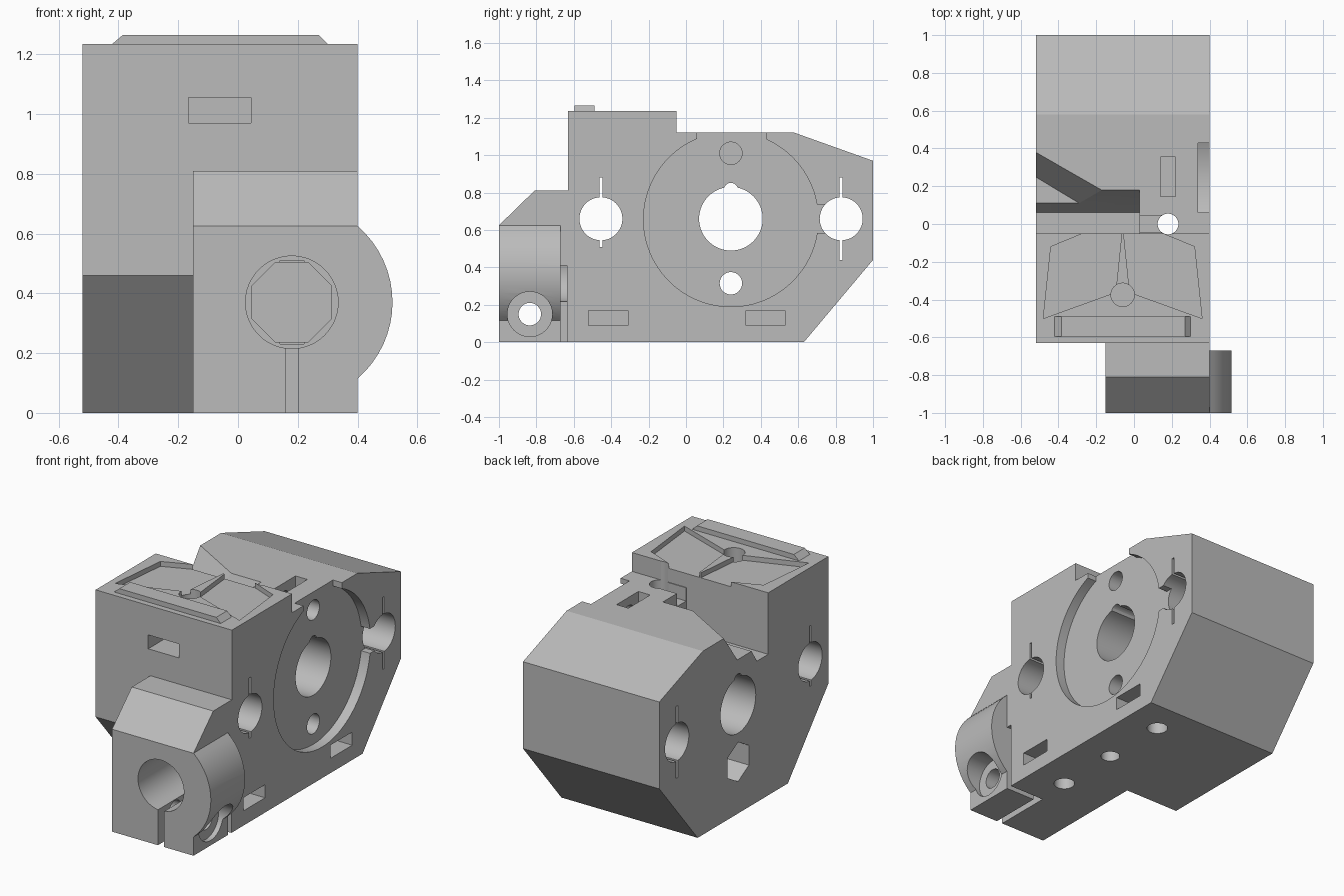
import bpy, bmesh
from math import cos, sin, pi, radians

if "Cube" in bpy.data.objects:
    bpy.data.objects.remove(bpy.data.objects["Cube"])

grey = bpy.data.materials.new("plain grey")
grey.use_nodes = True
GREY = (0.5, 0.5, 0.5, 1)
grey.diffuse_color = GREY
grey.node_tree.nodes["Principled BSDF"].inputs["Base Color"].default_value = GREY


def prism(name, axis, lo, hi, pts, end_pts=None):
    """Extrude a 2D outline along an axis; end_pts gives a tapered far end."""
    place = {"x": lambda p, d: (d, p[0], p[1]),
             "y": lambda p, d: (p[0], d, p[1]),
             "z": lambda p, d: (p[0], p[1], d)}[axis]
    bm = bmesh.new()
    a = [bm.verts.new(place(p, lo)) for p in pts]
    b = [bm.verts.new(place(p, hi)) for p in (end_pts or pts)]
    bm.faces.new(a)
    bm.faces.new(b)
    n = len(a)
    for i in range(n):
        bm.faces.new((a[i], a[(i + 1) % n], b[(i + 1) % n], b[i]))
    bmesh.ops.recalc_face_normals(bm, faces=bm.faces)
    mesh = bpy.data.meshes.new(name)
    bm.to_mesh(mesh)
    bm.free()
    mesh.materials.append(grey)
    obj = bpy.data.objects.new(name, mesh)
    bpy.context.collection.objects.link(obj)
    return obj


def ring(u, v, r, n=48, turn=0.0):
    return [(u + r * cos(turn + 2 * pi * i / n), v + r * sin(turn + 2 * pi * i / n)) for i in range(n)]


def rect(u0, u1, v0, v1):
    return [(u0, v0), (u1, v0), (u1, v1), (u0, v1)]


def combine(target, tool, operation):
    mod = target.modifiers.new("shape", "BOOLEAN")
    mod.operation, mod.solver, mod.object = operation, "EXACT", tool
    bpy.context.view_layer.objects.active = target
    bpy.ops.object.modifier_apply(modifier=mod.name)
    bpy.data.objects.remove(tool)


# Main housing, side profile swept across the width
body = prism("extruder_body", "x", -0.52, 0.40,
             [(-0.63, 0), (0.63, 0), (1, 0.44), (1, 0.97), (0.58, 1.12),
              (-0.05, 1.12), (-0.05, 1.235), (-0.63, 1.235)])


def cut(axis, lo, hi, pts, end_pts=None):
    combine(body, prism("cutter", axis, lo, hi, pts, end_pts), "DIFFERENCE")


# Sloped relief under the right front corner
cut("x", -0.7, -0.15, [(-0.63 - 0.078, 0.552), (-0.24 + 0.078, -0.092), (-0.8, -0.092)])

# Front clamp block and its round side bulge
combine(body, prism("clamp_block", "x", -0.15, 0.40,
                    [(-1, 0), (-0.6, 0), (-0.6, 0.81), (-0.81, 0.81), (-1, 0.625)]), "UNION")
arc = [(0.18 + 0.337 * cos(radians(t)), 0.37 + 0.337 * sin(radians(t)))
       for t in [-49.2 + 98.4 * i / 16 for i in range(17)]]
combine(body, prism("clamp_bulge", "y", -1, -0.67, [(0.33, 0.115)] + arc + [(0.33, 0.625)]), "UNION")

# Clamp bore with a narrower octagonal end and two notches
cut("y", -1.1, -0.5, ring(0.18, 0.37, 0.155))
cut("y", -0.55, -0.25, ring(0.18, 0.37, 0.144, 8, pi / 8))
cut("y", -0.55, -0.3, rect(0.14, 0.22, 0.23, 0.51))

# Clamp slits, screw hole and counterbore
cut("y", -1.1, -0.635, rect(0.16, 0.20, -0.1, 0.24))
cut("x", 0.16, 0.6, rect(-0.67, -0.635, -0.1, 0.41))
cut("x", -0.3, 0.6, ring(-0.835, 0.15, 0.06))
cut("x", 0.37, 0.6, ring(-0.835, 0.15, 0.12))

# Rod holes with relief slits
for y, z0, z1 in ((-0.455, 0.51, 0.88), (0.83, 0.44, 0.88)):
    cut("x", -0.7, 0.6, ring(y, 0.66, 0.115))
    cut("x", -0.7, 0.6, rect(y - 0.008, y + 0.008, z0, z1))

# Round gear recess on the left side, open to the roof and rear rod hole
cut("x", 0.34, 0.6, ring(0.24, 0.657, 0.467, 96))
cut("x", 0.34, 0.6, rect(0.06, 0.43, 1.05, 1.2))
cut("x", 0.34, 0.6, rect(0.6, 0.83, 0.585, 0.735))

# Shaft hole with key notch, and the two screw holes
cut("x", -0.7, 0.6, ring(0.24, 0.66, 0.17, 64))
cut("x", -0.7, 0.6, ring(0.24, 0.815, 0.037, 24))
cut("x", -0.7, 0.6, ring(0.24, 0.315, 0.06, 32))
cut("x", -0.7, -0.3, ring(0.24, 0.315, 0.12, 6, pi / 2))
cut("x", 0.0, 0.6, ring(0.24, 1.01, 0.06, 32))

# Roof groove and tapered side wedge
cut("x", -0.7, 0.03, [(-0.05, 0.86), (0.06, 0.86), (0.11, 0.94), (0.18, 1.121), (-0.05, 1.121)])
cut("z", 0.94, 1.121, [(-0.6, 0.297), (-0.6, 0.1), (-0.29, 0.11)],
    [(-0.6, 0.426), (-0.6, 0.1), (-0.17, 0.18)])

# Vertical feed hole with its short channel
cut("z", -0.1, 1.3, ring(0.18, 0, 0.055, 32))
cut("z", 1.04, 1.121, rect(0.0, 0.18, -0.045, 0.045))

# Mounting holes below, with nut slots from the left side
for y in (-0.415, 0.425):
    cut("z", -0.1, 0.21, ring(0.18, y, 0.06, 32))
    cut("x", 0.07, 0.6, rect(y - 0.105, y + 0.105, 0.09, 0.17))

# Nut slots in the roof and front
cut("z", 0.9, 1.3, rect(0.14, 0.22, 0.145, 0.355))
cut("y", -0.7, -0.27, rect(-0.165, 0.043, 0.97, 1.055))

# Top pocket: two mirrored shallow lobes and a screw hole
for s in (-1, 1):
    lobe = [(0.42, -0.50), (0.38, -0.12), (0.21, -0.05), (0.21, -0.02),
            (0.005, -0.02), (0.005, -0.05), (0.035, -0.34), (0.06, -0.37)]
    cut("z", 1.205, 1.3, [(-0.06 + s * u, v) for u, v in lobe])
cut("z", 0.9, 1.3, ring(-0.06, -0.375, 0.062, 32))

# Raised bar along the front of the top
combine(body, prism("top_bar", "y", -0.595, -0.49,
                    [(-0.42, 1.235), (-0.41, 1.22), (0.29, 1.22), (0.30, 1.235), (0.27, 1.265), (-0.385, 1.265)]),
        "UNION")

bpy.ops.object.select_all(action="DESELECT")
body.select_set(True)
bpy.context.view_layer.objects.active = body
bpy.ops.object.shade_smooth_by_angle(angle=radians(15))
